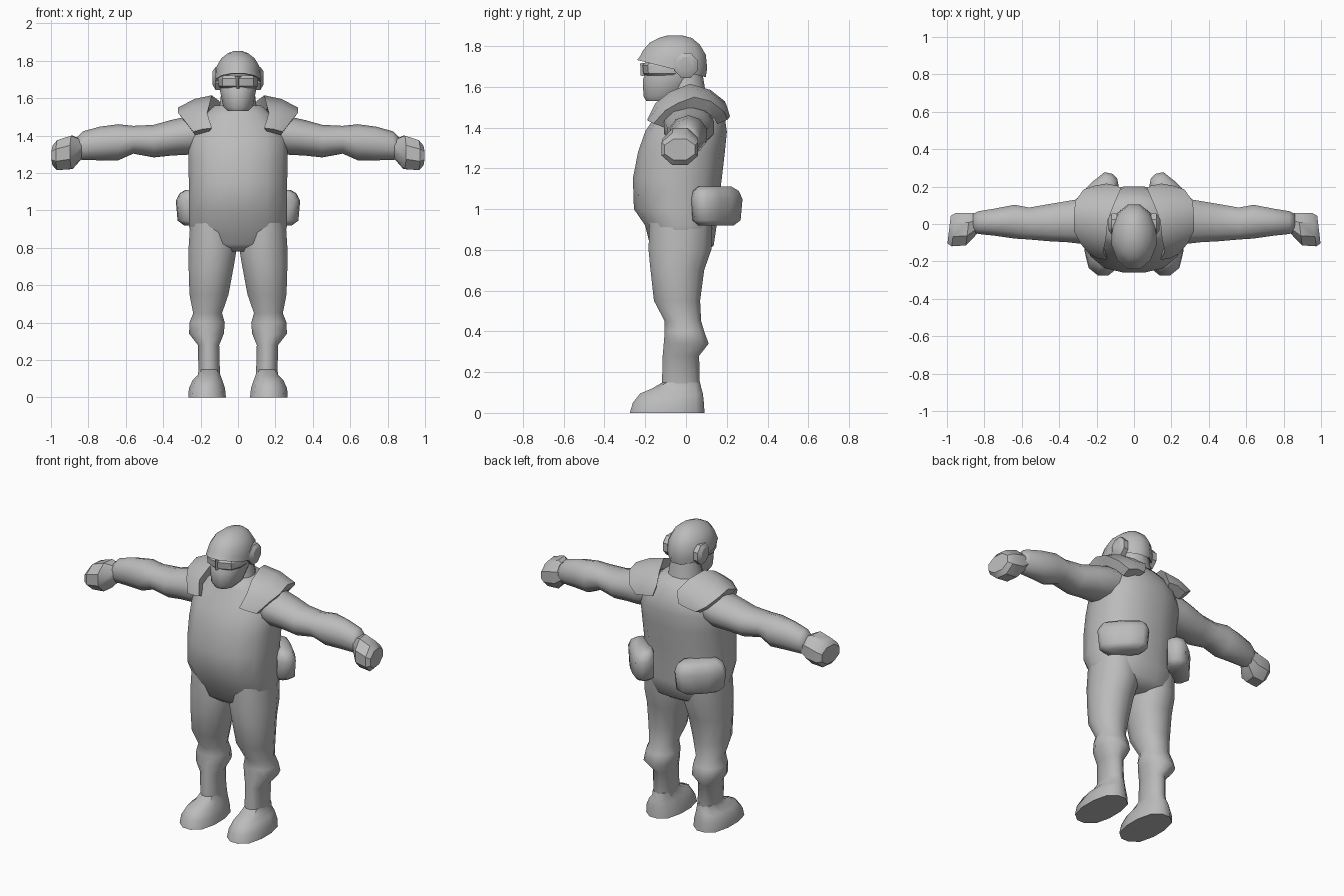
import bpy, bmesh, math
from mathutils import Vector, Matrix

grey = bpy.data.materials.new("plain grey")
grey.diffuse_color = (0.5, 0.5, 0.5, 1)


def ring(axis, pos, a0, a1, b0, b1, n=12, p=2.0, tilt=0.0):
    """Rounded cross-section at pos on the axis, spanning a0..a1 by b0..b1."""
    pts = []
    for i in range(n):
        t = 2 * math.pi * (i + 0.5) / n
        c, s = math.cos(t), math.sin(t)
        k = (abs(c) ** p + abs(s) ** p) ** (-1 / p)
        k /= math.cos(math.pi / n) ** 0.5          # keep the full width on few sides
        a = (a0 + a1) / 2 + (a1 - a0) / 2 * c * k
        b = (b0 + b1) / 2 + (b1 - b0) / 2 * s * k
        pts.append(Vector((a, b, pos + tilt * b)) if axis == "z" else Vector((pos + tilt * a, a, b)))
    return pts


def loft(name, rings, mirror=False, matrix=None, angle=40):
    """Skin a row of rings, close both ends and shade it."""
    bm = bmesh.new()
    rows = [[bm.verts.new(v) for v in r] for r in rings]
    n = len(rows[0])
    for r, q in zip(rows, rows[1:]):
        for i in range(n):
            bm.faces.new((r[i], r[(i + 1) % n], q[(i + 1) % n], q[i]))
    bm.faces.new(rows[0])
    bm.faces.new(rows[-1])
    if matrix:
        bm.transform(matrix)
    bmesh.ops.recalc_face_normals(bm, faces=bm.faces)
    mesh = bpy.data.meshes.new(name)
    bm.to_mesh(mesh)
    bm.free()
    mesh.materials.append(grey)
    ob = bpy.data.objects.new(name, mesh)
    bpy.context.collection.objects.link(ob)
    bpy.ops.object.select_all(action="DESELECT")
    ob.select_set(True)
    bpy.context.view_layer.objects.active = ob
    bpy.ops.object.shade_smooth_by_angle(angle=math.radians(angle))
    if mirror:
        ob.modifiers.new("mirror", "MIRROR")
    return ob


def upright(rows, **kw):
    """Centred rings from (z, half width, front y, back y)."""
    return [ring("z", z, -w, w, f, b, **kw) for z, w, f, b in rows]


# Torso, from the seat up to the collar
loft("torso", upright([
    (0.78, 0.17, -0.12, 0.07), (0.82, 0.24, -0.175, 0.135), (0.92, 0.262, -0.20, 0.15),
    (1.00, 0.262, -0.255, 0.155), (1.15, 0.262, -0.26, 0.175), (1.28, 0.265, -0.235, 0.19),
    (1.38, 0.265, -0.20, 0.20), (1.45, 0.235, -0.155, 0.19), (1.51, 0.18, -0.13, 0.16),
    (1.56, 0.125, -0.10, 0.12)], n=16, p=2.5), angle=60)
loft("neck", upright([(1.48, 0.12, -0.13, 0.12), (1.56, 0.10, -0.09, 0.10),
                      (1.68, 0.085, -0.07, 0.08)]))

# Legs, gathered over the boot tops
legs = [(0.95, 0.02, 0.255, -0.18, 0.13), (0.80, 0.005, 0.265, -0.185, 0.125),
        (0.70, 0.022, 0.265, -0.175, 0.09), (0.55, 0.05, 0.26, -0.158, 0.07),
        (0.45, 0.085, 0.24, -0.105, 0.075), (0.40, 0.07, 0.26, -0.105, 0.09),
        (0.34, 0.075, 0.262, -0.11, 0.112), (0.28, 0.10, 0.215, -0.115, 0.065),
        (0.08, 0.095, 0.21, -0.12, 0.07)]
loft("legs", [ring("z", z, a, b, f, k, p=2.2) for z, a, b, f, k in legs], True, angle=60)

# Boots
boots = [(0.0, 0.065, 0.265, -0.275, 0.09), (0.05, 0.07, 0.262, -0.26, 0.087),
         (0.095, 0.085, 0.24, -0.225, 0.082), (0.12, 0.095, 0.215, -0.165, 0.075),
         (0.15, 0.10, 0.21, -0.115, 0.068)]
loft("boots", [ring("z", z, a, b, f, k, p=2.6) for z, a, b, f, k in boots], True)

# Arms, from (x, front y, back y, bottom z, top z)
arms = [(0.15, -0.10, 0.13, 1.32, 1.53), (0.27, -0.11, 0.14, 1.30, 1.50),
        (0.36, -0.10, 0.125, 1.295, 1.48), (0.45, -0.095, 0.11, 1.285, 1.455),
        (0.56, -0.085, 0.09, 1.305, 1.45), (0.64, -0.08, 0.105, 1.27, 1.458),
        (0.74, -0.065, 0.085, 1.27, 1.445), (0.83, -0.055, 0.07, 1.27, 1.42),
        (0.86, -0.045, 0.055, 1.28, 1.39)]
loft("arms", [ring("x", x, *r, n=10) for x, *r in arms], True, angle=60)

# Clenched hands
hands = [(0.83, -0.05, 0.055, 1.285, 1.375), (0.885, -0.115, 0.06, 1.22, 1.40),
         (0.96, -0.12, 0.06, 1.215, 1.375), (0.985, -0.105, 0.045, 1.24, 1.345)]
loft("hands", [ring("x", x, *r, n=8, p=2.4, tilt=-0.12) for x, *r in hands], True, angle=35)

# Shoulder pads: an arch over each shoulder, inner edge then outer edge
arch = [((0.14, -0.19, 1.44), (0.24, -0.16, 1.42)), ((0.165, -0.15, 1.52), (0.29, -0.10, 1.485)),
        ((0.15, -0.08, 1.575), (0.32, -0.04, 1.52)), ((0.14, 0.02, 1.615), (0.32, 0.04, 1.55)),
        ((0.10, 0.12, 1.585), (0.315, 0.12, 1.53)), ((0.07, 0.19, 1.53), (0.27, 0.185, 1.48)),
        ((0.09, 0.205, 1.46), (0.21, 0.205, 1.44))]
core = Vector((0.20, 0.02, 1.36))
sections = []
for inner, outer in arch:
    a, b = Vector(inner), Vector(outer)
    mid = core + ((a + b) / 2 - core) * 1.06
    sections.append([a, mid, b, core + (b - core) * 0.72, core + (a - core) * 0.72])
loft("shoulder_pads", sections, True, angle=45)

# Belt pouches on the rear corners of the hips
turn = Matrix.Translation((0.205, 0.15, 0)) @ Matrix.Rotation(math.radians(-45), 4, "Z")
pouch = [(0.92, 0.10, -0.05, 0.04), (0.945, 0.135, -0.06, 0.06), (1.05, 0.145, -0.06, 0.065),
         (1.09, 0.13, -0.06, 0.05), (1.11, 0.10, -0.05, 0.025)]
loft("pouches", upright(pouch, n=12, p=4), True, turn, 50)

# Masked face with goggles and nose bridge
loft("face", upright([
    (1.53, 0.055, -0.195, -0.06), (1.555, 0.08, -0.21, 0.0), (1.64, 0.097, -0.212, 0.07),
    (1.67, 0.10, -0.195, 0.08), (1.76, 0.10, -0.185, 0.08)], p=2.2))
loft("goggles", upright([
    (1.655, 0.095, -0.195, 0.02), (1.665, 0.104, -0.208, 0.02), (1.705, 0.106, -0.212, 0.02),
    (1.72, 0.10, -0.20, 0.02)], p=2.8), angle=30)
loft("nose_bridge", [[Vector(v) for v in r] for r in (
    [(-0.012, -0.19, 1.65), (0.012, -0.19, 1.65), (0, -0.222, 1.655)],
    [(-0.03, -0.19, 1.72), (0.03, -0.19, 1.72), (0, -0.225, 1.715)])], angle=20)

# Helmet with a raised brim, lower at the nape
helmet = [(1.685, 0.10, -0.20, 0.085, -0.24), (1.672, 0.122, -0.243, 0.10, -0.25),
          (1.71, 0.122, -0.228, 0.107, -0.18), (1.765, 0.115, -0.212, 0.10, -0.08),
          (1.81, 0.09, -0.18, 0.07, -0.04), (1.84, 0.055, -0.135, 0.03, 0.0),
          (1.853, 0.02, -0.09, -0.02, 0.0)]
loft("helmet", [ring("z", z, -w, w, f, b, tilt=t) for z, w, f, b, t in helmet], angle=50)

# Ear covers
ears = [(0.09, -0.055, 0.055, 1.645, 1.765), (0.12, -0.055, 0.055, 1.645, 1.765),
        (0.135, -0.035, 0.035, 1.67, 1.745)]
loft("ear_covers", [ring("x", x, *r, n=8, p=3) for x, *r in ears], True, angle=35)
